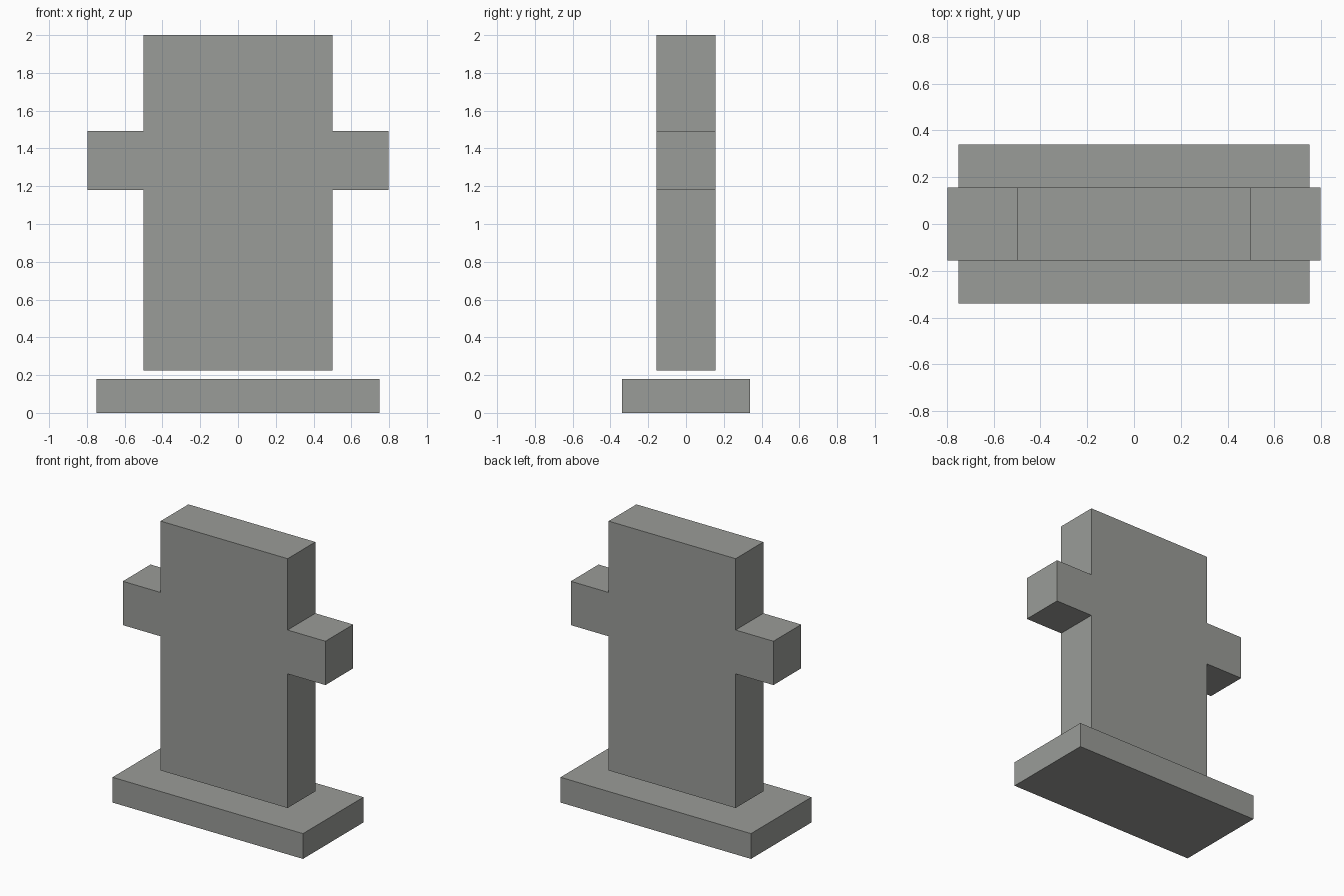
import bpy
import bmesh

default = bpy.data.objects.get("Cube")
if default:
    bpy.data.objects.remove(default, do_unlink=True)

# Single stone grey
stone = bpy.data.materials.new("stone_grey")
stone.use_nodes = True
colour = (0.323, 0.332, 0.314, 1)
stone.diffuse_color = colour
stone.node_tree.nodes["Principled BSDF"].inputs["Base Color"].default_value = colour


def slab(name, half_outline, depth):
    """Mirror a right-hand (x, z) outline across x = 0 and extrude it along y."""
    outline = half_outline + [(-x, z) for x, z in reversed(half_outline)]
    bm = bmesh.new()
    face = bm.faces.new([bm.verts.new((x, -depth / 2, z)) for x, z in outline])
    ext = bmesh.ops.extrude_face_region(bm, geom=[face])
    verts = [g for g in ext["geom"] if isinstance(g, bmesh.types.BMVert)]
    bmesh.ops.translate(bm, verts=verts, vec=(0, depth, 0))
    bmesh.ops.recalc_face_normals(bm, faces=bm.faces)
    mesh = bpy.data.meshes.new(name)
    bm.to_mesh(mesh)
    bm.free()
    mesh.materials.append(stone)
    obj = bpy.data.objects.new(name, mesh)
    bpy.context.collection.objects.link(obj)
    return obj


# Flat plinth
slab("base", [(0.75, 0), (0.75, 0.18)], 0.68)

# Upright slab with side arms, floating just above the plinth
body, arm = 0.5, 0.798
bottom, arm_low, arm_high, top = 0.225, 1.18, 1.492, 2.0
slab("upright_with_arms",
     [(body, bottom), (body, arm_low), (arm, arm_low),
      (arm, arm_high), (body, arm_high), (body, top)], 0.312)
